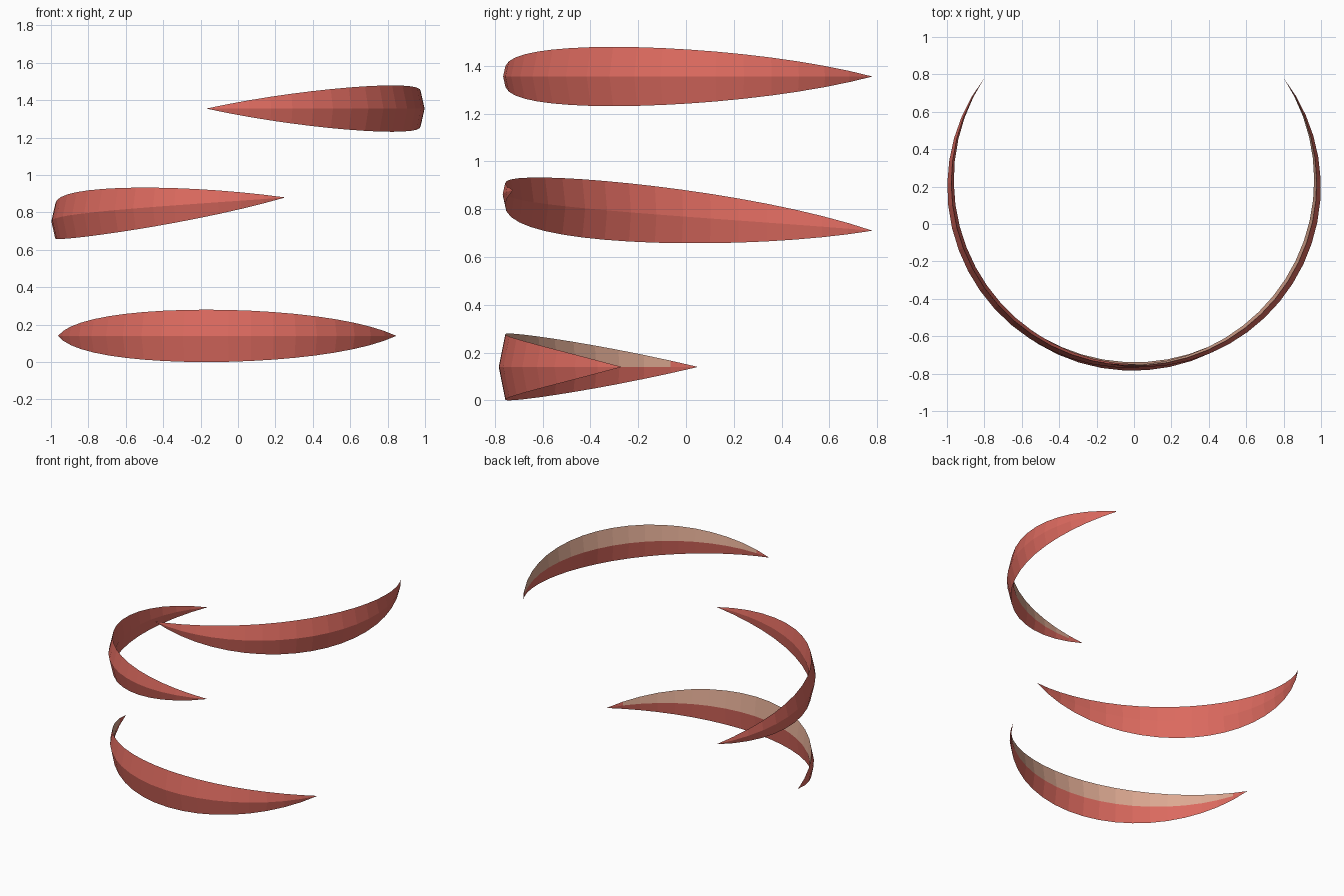
import bpy, bmesh, math

if "Cube" in bpy.data.objects:
    bpy.data.objects.remove(bpy.data.objects["Cube"])

CENTRE_Y = 0.22      # centre of the ring that the blades follow
RADIUS = 0.977       # radius of the blade edges and tips
STEPS = 20


def material(name, colour):
    m = bpy.data.materials.new(name)
    m.diffuse_color = (*colour, 1)
    m.use_nodes = True
    m.node_tree.nodes["Principled BSDF"].inputs["Base Color"].default_value = m.diffuse_color
    return m


RED = material("coral_red", (0.72, 0.145, 0.115))
TAN = material("pale_tan", (0.73, 0.40, 0.29))


def curved_blade(name, start, end, z_start, z_end, half_height, tan_inside):
    """Tapered diamond section swept along an arc; angles run from -y towards +x."""
    bm = bmesh.new()

    def vert(angle, r, z):
        return bm.verts.new((r * math.sin(angle), CENTRE_Y - r * math.cos(angle), z))

    rings = []
    for i in range(STEPS + 1):
        u = i / STEPS
        a = math.radians(start + (end - start) * u)
        z = z_start + (z_end - z_start) * u
        p = 4 * u * (1 - u)
        if i in (0, STEPS):
            rings.append([vert(a, RADIUS, z)] * 4)      # pointed tip
        else:
            rings.append([vert(a, RADIUS + 0.028 * p, z),          # outer ridge
                          vert(a, RADIUS, z + half_height * p),    # top edge
                          vert(a, RADIUS - 0.018 * p, z),          # inner ridge
                          vert(a, RADIUS, z - half_height * p)])   # bottom edge
    for ring, following in zip(rings, rings[1:]):
        for k in range(4):
            n = (k + 1) % 4
            corners = [ring[k], following[k], following[n], ring[n]]
            face = bm.faces.new(list(dict.fromkeys(corners)))
            # upper inside strip is tan, except at the tips
            if tan_inside and k == 1 and len(face.verts) == 4:
                face.material_index = 1
    bmesh.ops.recalc_face_normals(bm, faces=bm.faces)
    mesh = bpy.data.meshes.new(name)
    bm.to_mesh(mesh)
    bm.free()
    mesh.materials.append(RED)
    mesh.materials.append(TAN)
    obj = bpy.data.objects.new(name, mesh)
    bpy.context.collection.objects.link(obj)


# three arcs stacked around the same ring
curved_blade("lower_blade", -80, 60, 0.14, 0.14, 0.14, True)
curved_blade("middle_blade", -125, 15, 0.71, 0.88, 0.123, False)
curved_blade("upper_blade", -10, 125, 1.355, 1.355, 0.124, True)
